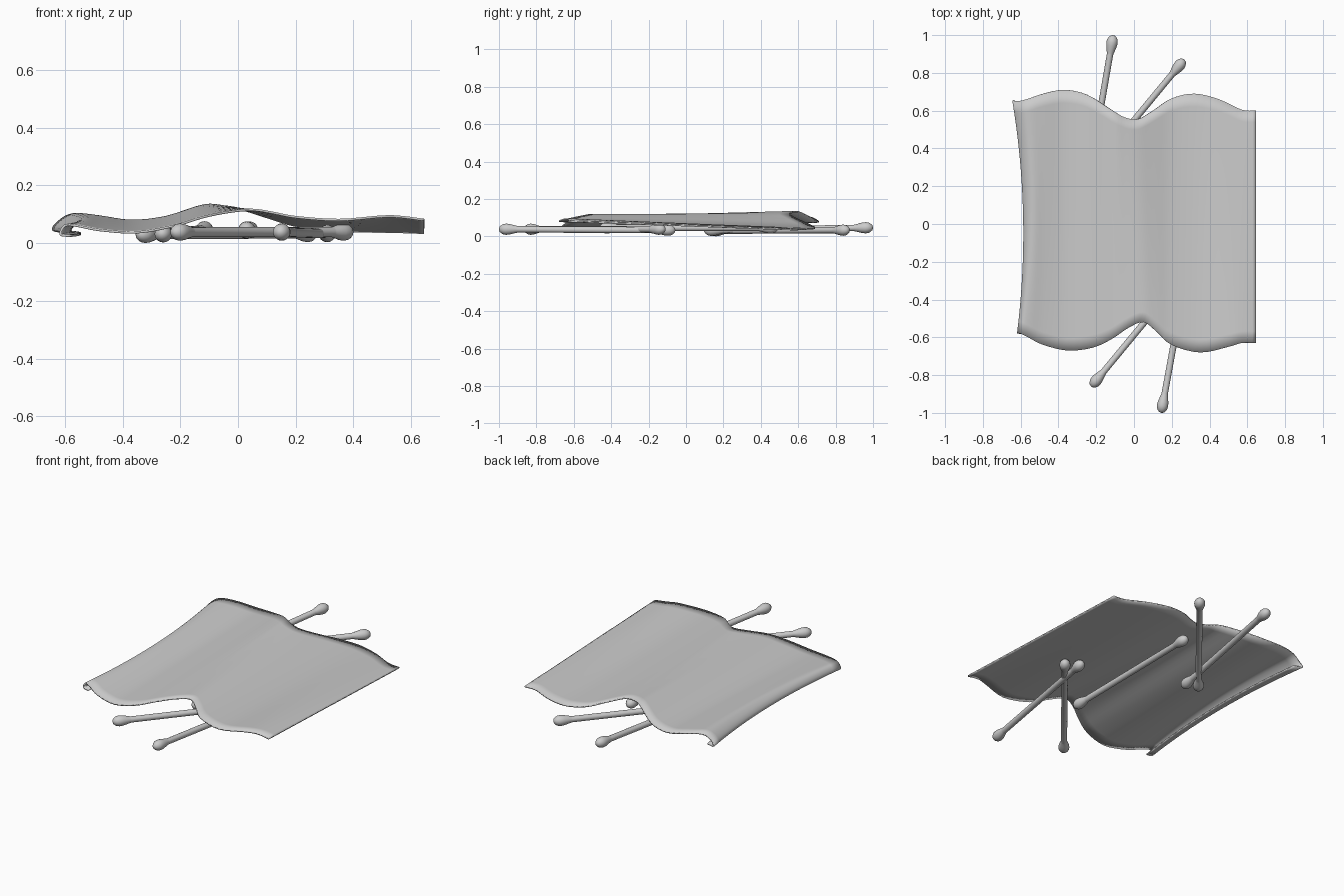
import bpy
import bmesh
import math
from mathutils import Vector

cube = bpy.data.objects.get("Cube")
if cube:
    bpy.data.objects.remove(cube, do_unlink=True)

GREY = (0.6, 0.6, 0.6, 1.0)
grey = bpy.data.materials.new("plain grey")
grey.use_nodes = True
grey.diffuse_color = GREY
grey.node_tree.nodes["Principled BSDF"].inputs["Base Color"].default_value = GREY


def finish(name, bm):
    """Turn a bmesh into a smooth shaded grey object."""
    bmesh.ops.recalc_face_normals(bm, faces=bm.faces)
    for face in bm.faces:
        face.smooth = True
    mesh = bpy.data.meshes.new(name)
    bm.to_mesh(mesh)
    bm.free()
    mesh.materials.append(grey)
    obj = bpy.data.objects.new(name, mesh)
    bpy.context.scene.collection.objects.link(obj)
    return obj


def smooth_path(points, steps):
    """Catmull-Rom curve through the given points."""
    pts = [Vector(p) for p in points]
    pts = [2 * pts[0] - pts[1]] + pts + [2 * pts[-1] - pts[-2]]
    path = []
    for a, b, c, d in zip(pts, pts[1:], pts[2:], pts[3:]):
        for step in range(steps):
            t = step / steps
            path.append(b + (c - a) * (t / 2)
                        + (2 * a - 5 * b + 4 * c - d) * (t * t / 2)
                        + (3 * b - a - 3 * c + d) * (t ** 3 / 2))
    path.append(pts[-2])
    return path


# Wavy sheet: lofted between its front edge and its back edge
front_edge = [(-.58, -.585, .025), (-.615, -.58, .03), (-.6, -.58, .06), (-.56, -.6, .06),
              (-.48, -.64, .045), (-.35, -.67, .037), (-.22, -.655, .06), (-.12, -.61, .09),
              (-.03, -.55, .108), (.05, -.52, .115), (.12, -.57, .105), (.2, -.64, .09),
              (.35, -.68, .08), (.5, -.65, .092), (.57, -.63, .09), (.645, -.63, .08)]
back_edge = [(-.59, .64, .04), (-.64, .655, .045), (-.62, .65, .075), (-.57, .66, .1),
             (-.48, .69, .092), (-.37, .71, .077), (-.25, .685, .09), (-.12, .605, .13),
             (-.05, .565, .127), (.02, .555, .115), (.1, .6, .09), (.2, .665, .06),
             (.32, .69, .045), (.45, .66, .04), (.57, .605, .038), (.645, .6, .035)]
ROWS = 20
bm = bmesh.new()
grid = []
for front, back in zip(smooth_path(front_edge, 4), smooth_path(back_edge, 4)):
    column = []
    for row in range(ROWS + 1):
        v = row / ROWS
        point = front.lerp(back, v)
        # The curled side bows inwards half way along
        side = min(1, max(0, (-point.x - .3) / .3))
        point.x += .045 * side * side * 4 * v * (1 - v)
        column.append(bm.verts.new(point))
    grid.append(column)
for near, far in zip(grid, grid[1:]):
    for row in range(ROWS):
        bm.faces.new((near[row], far[row], far[row + 1], near[row + 1]))
sheet = finish("wavy_sheet", bm)
thickness = sheet.modifiers.new("thickness", 'SOLIDIFY')
thickness.thickness = .008
thickness.offset = 0
bpy.context.view_layer.objects.active = sheet
sheet.select_set(True)
bpy.ops.object.shade_smooth_by_angle(angle=math.radians(40))
sheet.select_set(False)


# Cotton swabs: a turned stick with a soft bud at each end
def swab(name, start, end, sides=20):
    start, end = Vector(start), Vector(end)
    length = (end - start).length
    bud = [(-.033, .004), (-.029, .014), (-.02, .022), (-.008, .028), (.006, .03),
           (.025, .028), (.045, .023), (.065, .018), (.07, .017)]
    profile = bud + [(length - along, r) for along, r in reversed(bud)]
    turn = (end - start).to_track_quat('Z', 'Y')
    bm = bmesh.new()
    rings = []
    for along, radius in profile:
        ring = []
        for i in range(sides):
            angle = math.tau * i / sides
            local = Vector((radius * math.cos(angle), radius * math.sin(angle), along))
            ring.append(bm.verts.new(start + turn @ local))
        rings.append(ring)
    for low, high in zip(rings, rings[1:]):
        for i in range(sides):
            j = (i + 1) % sides
            bm.faces.new((low[i], low[j], high[j], high[i]))
    bm.faces.new(rings[0])
    bm.faces.new(rings[-1])
    return finish(name, bm)


swab("back_swab_straight", (-.26, .13, .032), (-.115, .967, .046))
swab("back_swab_slanted", (-.325, .155, .03), (.245, .845, .033))
swab("front_swab_slanted", (-.205, -.835, .038), (.37, -.14, .038))
swab("front_swab_straight", (.15, -.967, .038), (.31, -.09, .033))
swab("middle_swab", (.03, -.43, .045), (.04, .46, .045))
